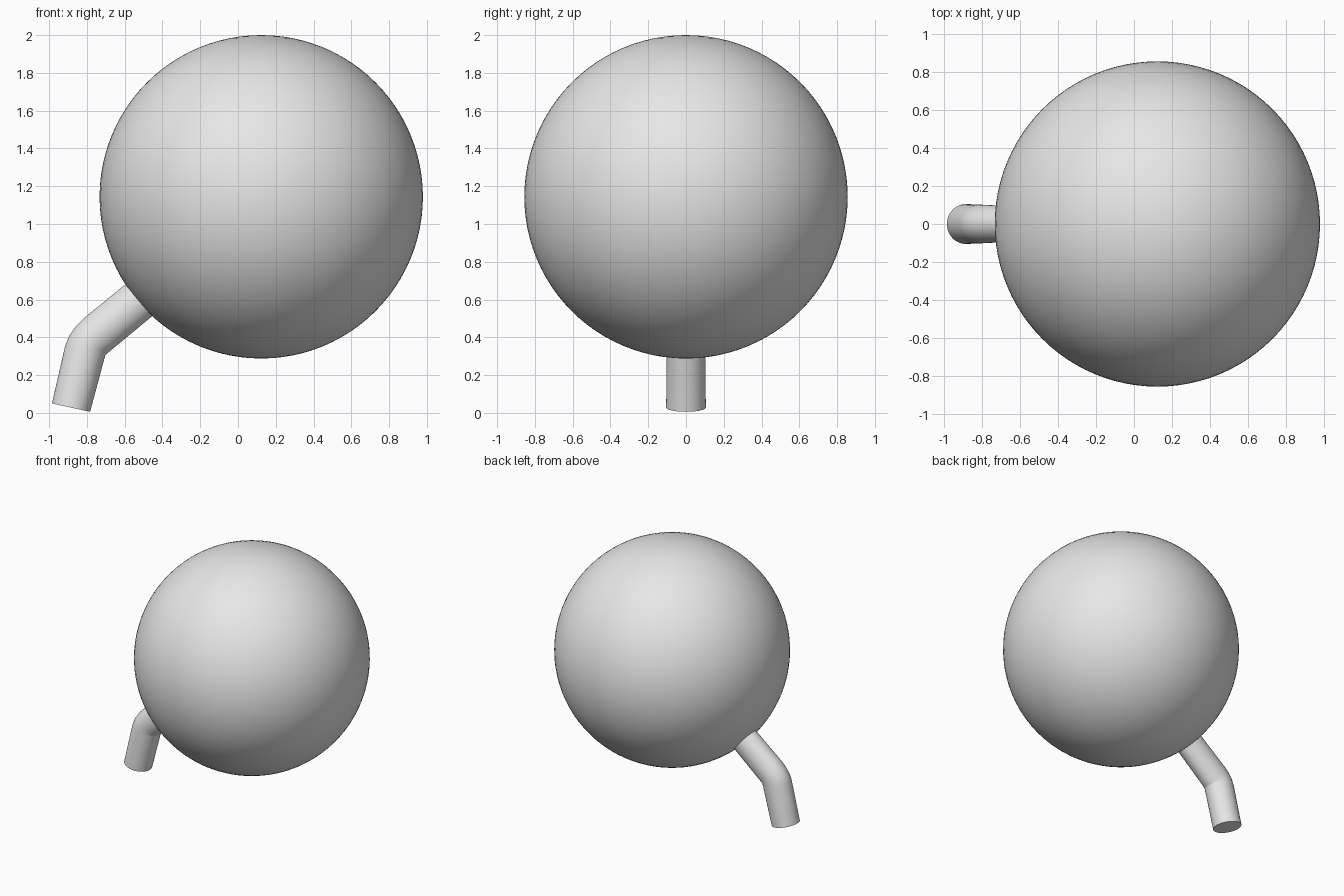
import bpy, bmesh, math
from mathutils import Vector

cube = bpy.data.objects.get("Cube")
if cube:
    bpy.data.objects.remove(cube)

grey = bpy.data.materials.new("light_grey")
grey.use_nodes = True
colour = (0.8, 0.8, 0.8, 1)
grey.diffuse_color = colour
grey.node_tree.nodes["Principled BSDF"].inputs["Base Color"].default_value = colour


def finish(ob, name):
    """Name, colour and smooth the given object."""
    ob.name = ob.data.name = name
    ob.data.materials.clear()
    ob.data.materials.append(grey)
    bpy.ops.object.select_all(action='DESELECT')
    ob.select_set(True)
    bpy.context.view_layer.objects.active = ob
    bpy.ops.object.shade_smooth_by_angle(angle=math.radians(40))


# Round body
bpy.ops.mesh.primitive_uv_sphere_add(segments=96, ring_count=48, radius=0.856,
                                     location=(0.123, 0, 1.144))
finish(bpy.context.object, "round_body")

# Bent stem: each ring spans an outer (x, z) and inner (x, z) point, with a half width in y;
# the bend rings share one inner point, so the tube creases there and rounds outside
corner = (-0.702, 0.307)
rings = [((-0.985, 0.05), (-0.783, 0.006), 0.105),
         ((-0.915, 0.355), corner, 0.102),
         ((-0.893, 0.41), corner, 0.101),
         ((-0.857, 0.46), corner, 0.1),
         ((-0.815, 0.502), corner, 0.099),
         ((-0.45, 0.8), (-0.33, 0.615), 0.09)]
SIDES = 48
bm = bmesh.new()
loops = []
for outer, inner, half_y in rings:
    a, b = Vector((outer[0], 0, outer[1])), Vector((inner[0], 0, inner[1]))
    mid, arm = (a + b) / 2, (a - b) / 2
    angles = [math.tau * i / SIDES for i in range(SIDES)]
    loops.append([bm.verts.new(mid + arm * math.cos(t) + Vector((0, half_y * math.sin(t), 0)))
                  for t in angles])
for low, high in zip(loops, loops[1:]):
    for i in range(SIDES):
        j = (i + 1) % SIDES
        bm.faces.new((low[i], low[j], high[j], high[i]))
bm.faces.new(loops[0])
bm.faces.new(loops[-1])
bmesh.ops.recalc_face_normals(bm, faces=bm.faces)
mesh = bpy.data.meshes.new("bent_stem")
bm.to_mesh(mesh)
bm.free()
stem = bpy.data.objects.new("bent_stem", mesh)
bpy.context.collection.objects.link(stem)
finish(stem, "bent_stem")
